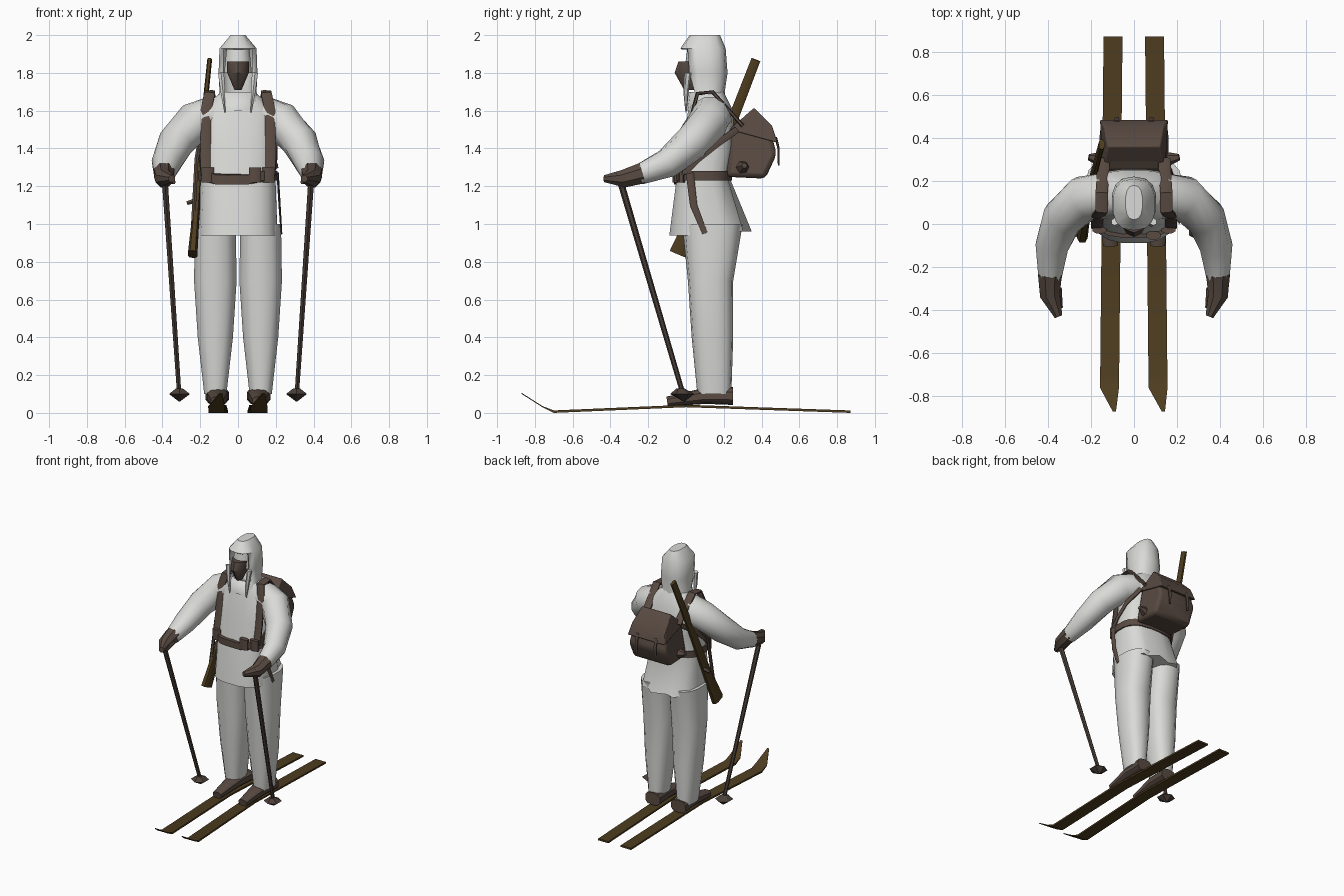
import bpy, bmesh, math
from mathutils import Vector

cube = bpy.data.objects.get("Cube")
if cube:
    bpy.data.objects.remove(cube, do_unlink=True)

ACROSS, UP = Vector((1, 0, 0)), Vector((0, 0, 1))
SIDES = (("left", 1), ("right", -1))


def material(name, *color):
    mat = bpy.data.materials.new(name)
    mat.use_nodes = True
    mat.diffuse_color = (*color, 1)
    shader = mat.node_tree.nodes["Principled BSDF"]
    shader.inputs["Base Color"].default_value = mat.diffuse_color
    shader.inputs["Roughness"].default_value = .9
    return mat


WHITE = material("snow white cloth", .7, .7, .68)
LEATHER = material("brown leather", .1, .07, .055)
WOOD = material("dark wood", .075, .046, .014)
POLE = material("pole brown", .07, .05, .04)


def skin(name, rings, mat, angle=40):
    """Bridge a list of point rings into a closed, shaded object."""
    bm = bmesh.new()
    rows = [[bm.verts.new(point) for point in ring] for ring in rings]
    for low, high in zip(rows, rows[1:]):
        for i in range(len(low)):
            bm.faces.new((low[i - 1], low[i], high[i], high[i - 1]))
    bm.faces.new(rows[0])
    bm.faces.new(rows[-1])
    bmesh.ops.recalc_face_normals(bm, faces=bm.faces)
    mesh = bpy.data.meshes.new(name)
    bm.to_mesh(mesh)
    bm.free()
    mesh.materials.append(mat)
    part = bpy.data.objects.new(name, mesh)
    bpy.context.collection.objects.link(part)
    bpy.ops.object.select_all(action="DESELECT")
    part.select_set(True)
    bpy.context.view_layer.objects.active = part
    bpy.ops.object.shade_smooth_by_angle(angle=math.radians(angle))
    return part


def oval(count, power):
    """Points of a unit superellipse; a higher power is boxier."""
    points = []
    for i in range(count):
        turn = math.tau * (i + .5) / count
        c, s = math.cos(turn), math.sin(turn)
        points.append((math.copysign(abs(c) ** (2 / power), c),
                       math.copysign(abs(s) ** (2 / power), s)))
    return points


def loft(name, sections, mat, count=14, power=2.5, shift=0, angle=40):
    """Stack of level ovals, each given as height, depth centre, half width, half depth."""
    rings = [[(shift + wide * u, y + deep * v, z) for u, v in oval(count, power)]
             for z, y, wide, deep in sections]
    return skin(name, rings, mat, angle)


def tube(name, path, mat, start, end, flat=1, ref=ACROSS, count=8, power=2):
    """Sweep along a path, easing from the start radius to the end radius."""
    points = [Vector(p) for p in path]
    last = len(points) - 1
    rings = []
    for i, point in enumerate(points):
        along = (points[min(i + 1, last)] - points[max(i - 1, 0)]).normalized()
        u = (ref - along * ref.dot(along)).normalized()
        v = along.cross(u) * flat
        radius = start + (end - start) * (i / last) ** 2
        rings.append([point + (u * c + v * s) * radius for c, s in oval(count, power)])
    return skin(name, rings, mat)


def pair(name, path, *args, **options):
    """Make a left tube and its mirrored right twin."""
    for side, s in SIDES:
        tube(side + "_" + name, [(s * x, y, z) for x, y, z in path], *args, **options)


# Coat with flared, pleated skirt
COAT = [(.94, .12, .21, .21), (1.25, .09, .2, .14), (1.4, .12, .2, .14),
        (1.6, .13, .2, .12), (1.7, .12, .09, .08)]
BOXY = 2.8
coat = loft("coat", COAT, WHITE, count=20, power=BOXY)
for i, vert in enumerate(v for v in coat.data.vertices if v.co.z < 1):
    if vert.co.y > .15:
        vert.co += Vector((0, .02 * (-1) ** i, .02))


def coat_front(x, z):
    """Depth of the coat's front surface."""
    for low, high in zip(COAT, COAT[1:]):
        if low[0] <= z <= high[0]:
            t = (z - low[0]) / (high[0] - low[0])
            middle, wide, deep = [a + (b - a) * t for a, b in zip(low[1:], high[1:])]
            return middle - deep * (1 - abs(x / wide) ** BOXY) ** (1 / BOXY)


# Belt dipping at the front, with pouches
belt = loft("belt", [(z, .09, .21, .155) for z in (1.23, 1.28)], LEATHER, count=20, power=BOXY)
for vert in belt.data.vertices:
    if vert.co.y < 0 and abs(vert.co.x + .04) < .1:
        vert.co.z -= .02
for x in (.09, .16, -.16):
    front = coat_front(x, 1.26) - .01
    loft("belt_pouch", [(z, front, .035, .02) for z in (1.22, 1.3)], LEATHER, count=8, shift=x)

# Trousers and boots
for side, s in SIDES:
    loft(side + "_trouser_leg", [(.1, .15, .06, .09), (.4, .14, .095, .11),
                                 (.7, .13, .115, .12), (1, .14, .11, .16)],
         WHITE, shift=.12 * s)
pair("boot", [(.11, .25, .09), (.11, .1, .09), (.11, -.1, .06)],
     LEATHER, .064, .035, flat=.75, count=10, power=BOXY)

# Arms and gloves
pair("sleeve", [(.13, .13, 1.57), (.23, .12, 1.54), (.33, .03, 1.43), (.38, -.1, 1.32), (.39, -.25, 1.26)],
     WHITE, .11, .055, ref=UP, count=12)
pair("glove", [(.39, -.23, 1.27), (.39, -.33, 1.24), (.35, -.43, 1.24)],
     LEATHER, .06, .02, ref=UP)
pair("thumb", [(.36, -.3, 1.24), (.34, -.39, 1.22)], LEATHER, .025, .01, ref=UP, count=6)

# Ski poles with baskets
pair("ski_pole", [(.39, -.36, 1.27), (.31, -.01, .08)], POLE, .018, .013, count=6)
for side, s in SIDES:
    loft(side + "_pole_basket", [(.06, -.01, .003, .003), (.1, -.02, .064, .064), (.13, -.03, .02, .02)],
         POLE, count=6, power=2, shift=.31 * s, angle=20)

# Pack straps and loose end
chest = [(.17, coat_front(.17, z) - .01, z) for z in (1.26, 1.4, 1.5, 1.6)]
pair("shoulder_strap", chest + [(.15, .06, 1.69), (.15, .14, 1.7), (.14, .3, 1.52)],
     LEATHER, .03, .03, flat=.35, power=3)
pair("side_strap", [(.16, .27, 1.5), (.2, .16, 1.42), (.2, .06, 1.34), (.19, -.01, 1.27)],
     LEATHER, .02, .02, flat=.4, ref=UP, count=6)
pair("pack_buckle", [(.15, .3, 1.3), (.21, .31, 1.31)], LEATHER, .036, .015, ref=UP, count=6)
tube("hanging_strap", [(.21, .02, 1.27), (.22, .04, 1.1), (.23, .1, .95)],
     LEATHER, .007, .005, flat=3, count=6)

# Hood with an open front and hanging lappets
hood = loft("hood", [(1.6, .11, .13, .11), (1.7, .11, .1, .095), (1.8, .1, .105, .12),
                     (1.93, .09, .1, .12), (2, .1, .04, .08)], WHITE)
bm = bmesh.new()
bm.from_mesh(hood.data)
opening = []
for face in bm.faces:
    middle = face.calc_center_median()
    if 1.7 < middle.z < 1.93 and middle.y < .04 and abs(middle.x) < .08:
        opening.append(face)
bmesh.ops.delete(bm, geom=opening, context="FACES")
bm.to_mesh(hood.data)
bm.free()
hood.modifiers.new("cloth thickness", "SOLIDIFY").thickness = .01
pair("hood_lappet", [(.09, .01, 1.8), (.08, 0, 1.7), (.07, 0, 1.59)], WHITE, .018, .003, count=6)

# Covered face
loft("brow", [(1.8, .06, .075, .07), (1.95, .07, .06, .06)], WHITE, power=2)
loft("face_mask", [(1.71, .02, .02, .03), (1.8, .02, .06, .08), (1.86, .03, .06, .07)],
     LEATHER, count=10, power=2)

# Backpack with lid and tie ends, narrower towards the top
PACK = [(.21, 1.25), (.24, 1.52), (.36, 1.6), (.44, 1.52), (.48, 1.37), (.42, 1.24)]
LID = [(.23, 1.5), (.36, 1.615), (.455, 1.52), (.485, 1.43)]
for name, outline, half, soft in (("backpack", PACK, .16, .025), ("backpack_lid", LID, .165, .006)):
    rings = [[(s * (half - .2 * max(0, z - 1.4)), y, z) for y, z in outline] for side, s in SIDES]
    bevel = skin(name, rings, LEATHER).modifiers.new("soft edges", "BEVEL")
    bevel.width, bevel.segments = soft, 2
pair("lid_tie", [(.08, .475, 1.46), (.08, .49, 1.4), (.08, .49, 1.31)],
     LEATHER, .014, .008, flat=.5, count=6)

# Slung rifle with bolt and sling
tube("rifle", [(-.15, .37, 1.87), (-.19, .22, 1.48), (-.22, .06, 1.08), (-.24, -.04, .84)],
     WOOD, .013, .026, flat=2, power=3)
tube("rifle_bolt", [(-.21, .1, 1.13), (-.27, .1, 1.11)], LEATHER, .014, .012, ref=UP, count=6)
tube("rifle_sling", [(-.19, .2, 1.52), (-.22, .05, 1.34), (-.24, 0, .96)], LEATHER, .012, .012, count=6)

# Cambered skis with skewed, upturned tips
for side, s in SIDES:
    rings = []
    for y, z in ((.87, 0), (0, .03), (-.7, 0), (-.76, .03), (-.87, .1)):
        middle = s * (.105 - .01 * y)
        inner = middle + (.015 if y < -.8 else -.045)
        outer = middle + (.03 if y < -.8 else .043)
        top = z + (.006 if y < -.7 else .013)
        rings.append([(inner, y, z), (outer, y, z), (outer, y, top), (inner, y, top)])
    skin(side + "_ski", rings, WOOD, angle=25)
